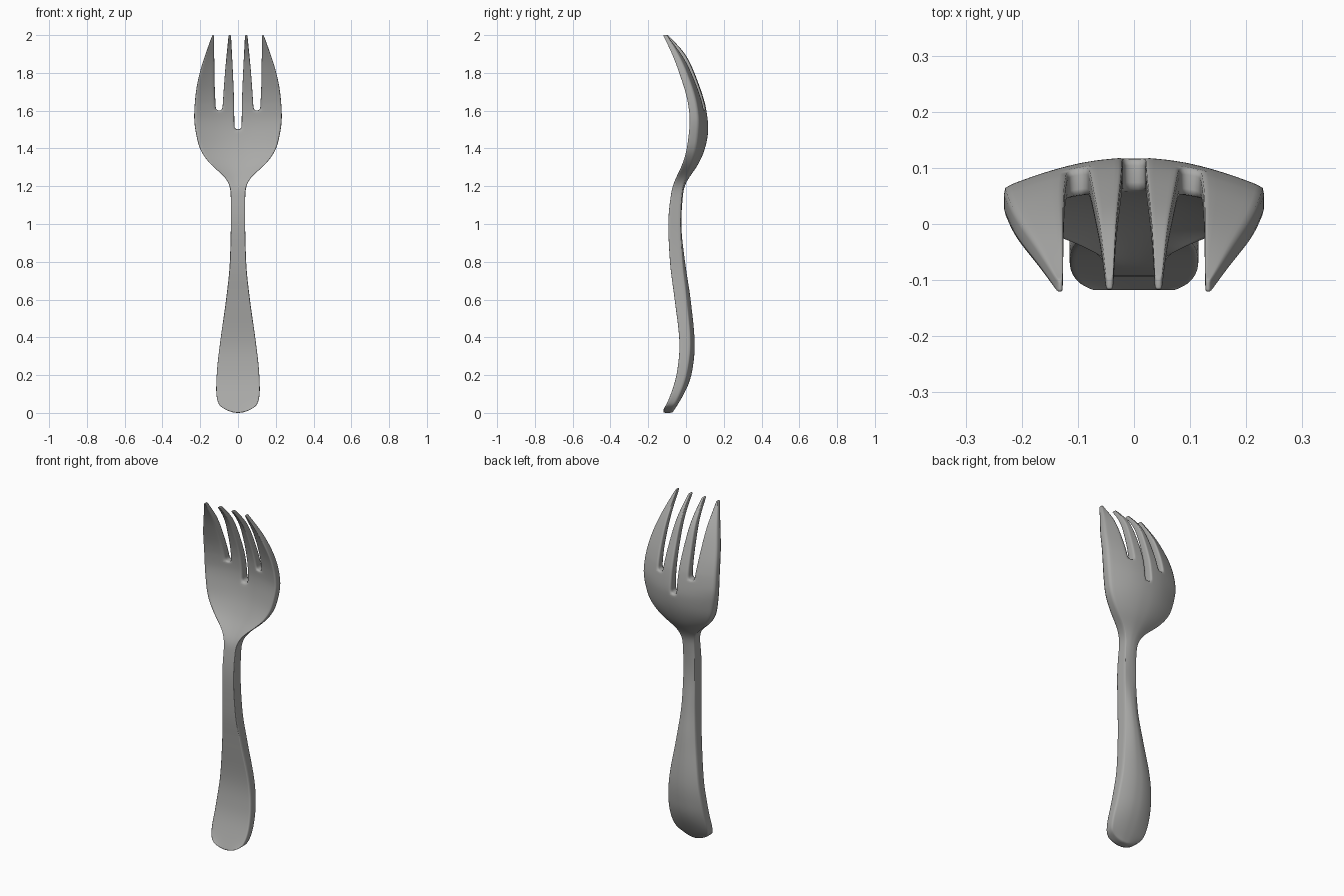
import bpy
import bmesh

cube = bpy.data.objects.get("Cube")
if cube:
    bpy.data.objects.remove(cube, do_unlink=True)


def profile(points):
    """Return a smooth function of height through a few (height, value) points."""
    zs = [p[0] for p in points]
    vs = [p[1] for p in points]
    slopes = [(vs[i + 1] - vs[i]) / (zs[i + 1] - zs[i]) for i in range(len(zs) - 1)]
    tangents = [slopes[0]] + [
        2 * s * t / (s + t) if s * t > 0 else 0 for s, t in zip(slopes, slopes[1:])
    ] + [slopes[-1]]

    def value(z):
        z = min(max(z, zs[0]), zs[-1])
        i = max(k for k in range(len(slopes)) if zs[k] <= z)
        h = zs[i + 1] - zs[i]
        t = (z - zs[i]) / h
        return (vs[i] * (1 + 2 * t) * (1 - t) ** 2 + h * tangents[i] * t * (1 - t) ** 2
                + vs[i + 1] * t * t * (3 - 2 * t) + h * tangents[i + 1] * t * t * (t - 1))
    return value


# Outline, side profile and dish of the fork
half_width = profile([(0, .07), (.03, .1), (.1, .116), (.2, .113), (.4, .091), (.6, .063),
                      (.8, .043), (1, .038), (1.18, .038), (1.24, .06), (1.3, .13),
                      (1.4, .204), (1.57, .232), (1.7, .223), (1.8, .203), (1.9, .172), (2, .136)])
front_rim = profile([(0, -.12), (.1, -.08), (.2, -.05), (.35, -.034), (.6, -.06), (.8, -.085),
                     (1, -.094), (1.2, -.072), (1.3, -.027), (1.4, .002), (1.55, .017),
                     (1.65, .006), (1.8, -.038), (1.9, -.075), (2, -.122)])
back_ridge = profile([(0, -.072), (.1, -.01), (.2, .03), (.35, .047), (.6, .025), (.8, -.005),
                      (1, -.025), (1.2, -.01), (1.3, .057), (1.4, .102), (1.5, .119),
                      (1.6, .109), (1.8, .046), (1.9, -.002), (2, -.095)])
dish = profile([(1.2, 0), (1.3, .025), (1.5, .045), (1.8, .042), (1.9, .035), (2, .004)])
edge_thickness = profile([(0, .045), (.3, .055), (1, .066), (1.2, .055), (1.5, .05),
                          (1.8, .042), (2, .022)])

# Edges of the slots between the tines
inner_slot = profile([(1.5, .019), (1.65, .021), (1.8, .027), (2, .037)])
tine_side = profile([(1.6, .083), (1.8, .069), (2, .05)])
outer_slot = profile([(1.6, .117), (1.75, .124), (2, .127)])
blend = profile([(1.2, 0), (1.5, 1)])
INNER_BOTTOM, OUTER_BOTTOM = 1.5, 1.6


def columns(z):
    w, k = half_width(z), blend(z)
    a, b, c = (f(z) * k + share * w * (1 - k) for f, share in
               ((inner_slot, .15), (tine_side, .42), (outer_slot, .6)))
    right = [a, (a + b) / 2, b, c, (c + w) / 2, w]
    return [-x for x in reversed(right)] + right


heights = sorted({round(.05 * i, 2) for i in range(41)} | {.02, 1.53, 1.57, 1.63, 1.98})
bm = bmesh.new()
front, back = [], []
for z in heights:
    w = half_width(z)
    row_f, row_b = [], []
    for x in columns(z):
        u = (x / w) ** 2
        rim, ridge = front_rim(z), back_ridge(z)
        lift = .02 * u * max(0, 1 - z / .06)
        row_f.append(bm.verts.new((x, rim + dish(z) * (1 - u), z + lift)))
        row_b.append(bm.verts.new((x, ridge * (1 - u) + (rim + edge_thickness(z)) * u, z + lift)))
    front.append(row_f)
    back.append(row_b)

# Front and back skins, left open at the slots
INNER_CELLS, OUTER_CELLS = {5}, {2, 8}
partner = {}
front_faces = []
for r in range(len(heights) - 1):
    for c in range(len(front[0]) - 1):
        if c in INNER_CELLS and heights[r] >= INNER_BOTTOM:
            continue
        if c in OUTER_CELLS and heights[r] >= OUTER_BOTTOM:
            continue
        corners = [(r, c), (r, c + 1), (r + 1, c + 1), (r + 1, c)]
        front_faces.append(bm.faces.new([front[i][j] for i, j in corners]))
        bm.faces.new([back[i][j] for i, j in reversed(corners)])
        partner.update({front[i][j]: back[i][j] for i, j in corners})

# Walls round every open edge, with partly creased rims
crease = bm.edges.layers.float.new("crease_edge")
rims = [e for e in bm.edges if e.is_boundary and e.verts[0] in partner]
for e in rims:
    v, w = e.verts
    wall = bm.faces.new([v, w, partner[w], partner[v]])
    for edge in wall.edges:
        if edge == e or set(edge.verts) == {partner[v], partner[w]}:
            edge[crease] = .45
bmesh.ops.delete(bm, geom=[v for v in bm.verts if not v.link_faces], context="VERTS")
bmesh.ops.recalc_face_normals(bm, faces=bm.faces)

mesh = bpy.data.meshes.new("fork")
bm.to_mesh(mesh)
bm.free()
fork = bpy.data.objects.new("fork", mesh)
bpy.context.collection.objects.link(fork)

# Brushed steel grey
steel = bpy.data.materials.new("steel_grey")
steel.use_nodes = True
grey = (.4, .4, .39, 1)
steel.diffuse_color = grey
steel.node_tree.nodes["Principled BSDF"].inputs["Base Color"].default_value = grey
mesh.materials.append(steel)

# Rounded, smooth surface
smooth = fork.modifiers.new("rounding", "SUBSURF")
smooth.levels = smooth.render_levels = 2
for polygon in mesh.polygons:
    polygon.use_smooth = True
